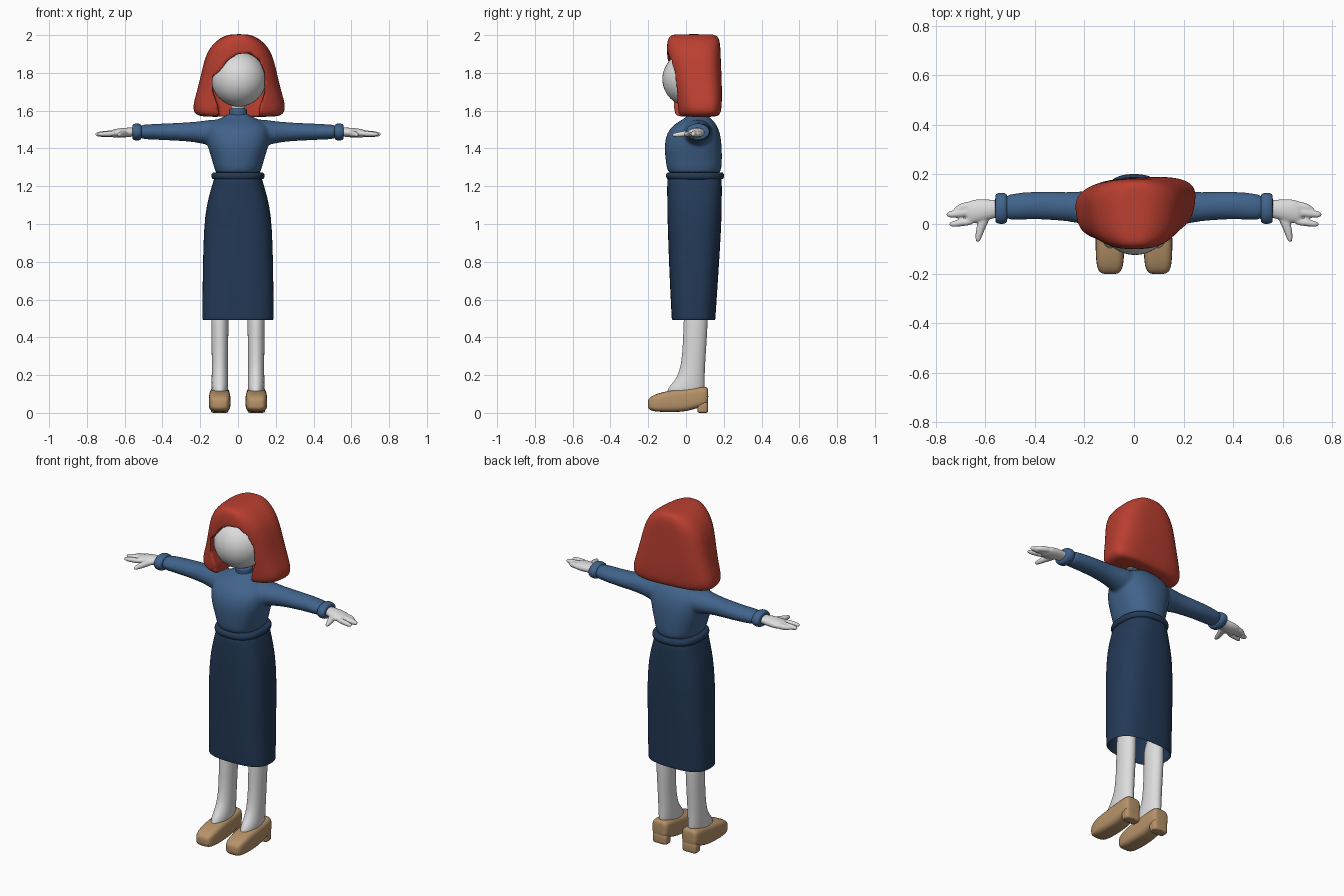
import bpy, bmesh
from math import cos, sin, pi, copysign
from mathutils import Vector

cube = bpy.data.objects.get("Cube")
if cube:
    bpy.data.objects.remove(cube, do_unlink=True)


def material(name, rgb):
    m = bpy.data.materials.new(name)
    m.use_nodes = True
    m.diffuse_color = (*rgb, 1)
    m.node_tree.nodes["Principled BSDF"].inputs["Base Color"].default_value = (*rgb, 1)
    return m


skin = material("pale grey skin", (0.72, 0.72, 0.72))
red = material("red hair", (0.50, 0.050, 0.030))
blue = material("blue wool", (0.052, 0.125, 0.26))
navy = material("navy cloth", (0.017, 0.042, 0.095))
tan = material("tan leather", (0.47, 0.29, 0.14))


def loft(bm, axis, rings, power=2.0, seg=24):
    """Closed skin over rings (t, a, b, ra, rb): place on axis, centre, radii."""
    loops = []
    for t, a, b, ra, rb in rings:
        loop = []
        for i in range(seg):
            c, s = cos(2 * pi * i / seg), sin(2 * pi * i / seg)
            u = a + ra * copysign(abs(c) ** (2 / power), c)
            v = b + rb * copysign(abs(s) ** (2 / power), s)
            loop.append(bm.verts.new({"x": (t, u, v), "y": (u, t, v), "z": (u, v, t)}[axis]))
        loops.append(loop)
    for lo, hi in zip(loops, loops[1:]):
        for i in range(seg):
            j = (i + 1) % seg
            bm.faces.new((lo[i], lo[j], hi[j], hi[i]))
    bm.faces.new(loops[0])
    bm.faces.new(loops[-1])


def finish(name, bm, mat, subdiv=1, voxel=0, smooth=0, cutter=None, flip=1):
    """Turn a bmesh into a smooth object and bake its modifiers."""
    for v in bm.verts:
        v.co.x *= flip
    bmesh.ops.recalc_face_normals(bm, faces=bm.faces)
    me = bpy.data.meshes.new(name)
    bm.to_mesh(me)
    bm.free()
    ob = bpy.data.objects.new(name, me)
    bpy.context.collection.objects.link(ob)
    if subdiv:
        ob.modifiers.new("Subdivision", "SUBSURF").levels = subdiv
    if cutter:
        cut = ob.modifiers.new("Cut", "BOOLEAN")
        cut.operation, cut.solver, cut.object = "DIFFERENCE", "EXACT", cutter
    if voxel:
        rem = ob.modifiers.new("Remesh", "REMESH")
        rem.mode, rem.voxel_size = "VOXEL", voxel
    if smooth:
        sm = ob.modifiers.new("Smooth", "SMOOTH")
        sm.factor, sm.iterations = 0.5, smooth
    dg = bpy.context.evaluated_depsgraph_get()
    baked = bpy.data.meshes.new_from_object(ob.evaluated_get(dg))
    ob.modifiers.clear()
    ob.data = baked
    baked.materials.clear()
    baked.materials.append(mat)
    for o in bpy.context.selected_objects:
        o.select_set(False)
    ob.select_set(True)
    bpy.context.view_layer.objects.active = ob
    bpy.ops.object.shade_smooth_by_angle(angle=0.9)
    return ob


# Skirt, hollow from below
bm = bmesh.new()
loft(bm, "z", [(1.26, 0, .045, .12, .142), (1.24, 0, .045, .127, .145), (1.18, 0, .045, .145, .145),
               (1.1, 0, .045, .167, .145), (.98, 0, .045, .182, .142), (.75, 0, .042, .187, .131),
               (.52, 0, .04, .19, .117), (.495, 0, .04, .19, .116), (.492, 0, .04, .187, .114),
               (.495, 0, .04, .18, .107), (.6, 0, .04, .178, .108), (.75, 0, .04, .17, .1)], 2.7, 32)
finish("skirt", bm, navy)

# Belt roll
bm = bmesh.new()
loft(bm, "z", [(1.255 + .02 * sin(a), 0, .048, .127 + .015 * cos(a), .14 + .015 * cos(a))
               for a in [-pi / 2 + pi * k / 6 for k in range(7)]], 2.4, 32)
finish("belt", bm, navy)

# Sweater body and sleeves fused together
bm = bmesh.new()
loft(bm, "z", [(1.25, 0, .045, .118, .14), (1.3, 0, .043, .127, .147), (1.36, 0, .04, .145, .152),
               (1.42, 0, .037, .165, .153), (1.48, 0, .04, .172, .143), (1.52, 0, .045, .165, .12),
               (1.55, 0, .06, .12, .085), (1.57, 0, .062, .07, .055), (1.59, 0, .06, .045, .042)], 2.3)
for s in (-1, 1):
    loft(bm, "x", [(s * x, y, z, ry, rz) for x, y, z, ry, rz in (
        (.08, .06, 1.485, .08, .075), (.15, .062, 1.483, .08, .069), (.2, .065, 1.486, .067, .058),
        (.27, .07, 1.488, .058, .05), (.38, .076, 1.488, .057, .045), (.46, .072, 1.488, .055, .041),
        (.54, .065, 1.488, .053, .039))])
finish("sweater", bm, blue, 1, .009, 6)

# Rolled collar and neck
bm = bmesh.new()
loft(bm, "z", [(1.565, 0, .058, .045, .042), (1.575, 0, .057, .05, .046), (1.59, 0, .056, .046, .042),
               (1.6, 0, .055, .049, .045), (1.61, 0, .055, .045, .041), (1.612, 0, .055, .036, .034)])
finish("collar", bm, blue)
bm = bmesh.new()
loft(bm, "z", [(1.58, 0, .055, .037, .036), (1.62, 0, .053, .036, .036), (1.68, 0, .045, .04, .04)])
finish("neck", bm, skin)

# Head
bm = bmesh.new()
bmesh.ops.create_uvsphere(bm, u_segments=40, v_segments=24, radius=.145)
bmesh.ops.translate(bm, verts=bm.verts, vec=(.004, .02, 1.767))
finish("head", bm, skin, 0)

# Helper shape that opens the hair in front of the face
bm = bmesh.new()
outline = [(-.1, 1.5), (-.105, 1.62), (-.133, 1.7), (-.135, 1.78), (-.095, 1.81), (-.05, 1.87), (0, 1.9),
           (.06, 1.905), (.11, 1.87), (.14, 1.8), (.14, 1.7), (.115, 1.62), (.1, 1.5)]
face = bm.faces.new([bm.verts.new((x, -.4, z)) for x, z in outline])
ext = bmesh.ops.extrude_face_region(bm, geom=[face])["geom"]
bmesh.ops.translate(bm, verts=[g for g in ext if isinstance(g, bmesh.types.BMVert)], vec=(0, .5, 0))
opening = finish("face_opening", bm, red, 0)
opening.hide_render = True

# Bob of hair: wider at the back, one side swept further forward
bm = bmesh.new()
loft(bm, "z", [(2.005, 0, .04, .035, .095), (2.0, 0, .04, .07, .125), (1.975, 0, .04, .118, .138),
               (1.93, 0, .04, .16, .143), (1.87, 0, .042, .187, .142), (1.78, 0, .05, .205, .137),
               (1.7, 0, .057, .225, .13), (1.64, 0, .06, .243, .124), (1.6, 0, .06, .245, .12),
               (1.575, 0, .06, .228, .11), (1.566, 0, .06, .19, .09)], 3.0, 40)
for v in bm.verts:
    low = max(0, (1.95 - v.co.z) / .38)
    v.co.x = v.co.x * (1 + .6 * (v.co.y - .08)) + .006
    v.co.y += .1 * v.co.x * low
finish("hair", bm, red, 1, .008, 5, opening)
bpy.data.objects.remove(opening, do_unlink=True)

for side, s in (("left", 1), ("right", -1)):
    # Cuff
    bm = bmesh.new()
    loft(bm, "x", [(.535 + .025 * sin(a), .063, 1.487, .052 + .012 * cos(a), .033 + .013 * cos(a))
                   for a in [-pi / 2 + pi * k / 6 for k in range(7)]])
    finish(side + "_cuff", bm, blue, flip=s)

    # Hand: palm, three fingers and thumb fused
    bm = bmesh.new()
    loft(bm, "x", [(.53, .063, 1.487, .036, .024), (.57, .06, 1.486, .038, .025), (.61, .055, 1.483, .047, .027),
                   (.65, .05, 1.48, .05, .024), (.68, .046, 1.478, .043, .018)], seg=16)
    for y0, y1, tip, r in ((.078, .058, .728, .018), (.05, .038, .757, .019), (.012, -.001, .747, .016)):
        loft(bm, "x", [(.64, y0, 1.48, r, r), (.7, (y0 + y1) / 2, 1.477, r, r * .95),
                       (tip - .015, y1, 1.475, r * .8, r * .75), (tip, y1, 1.475, r * .4, r * .4)], seg=12)
    loft(bm, "y", [(.04, .595, 1.48, .025, .02), (0, .613, 1.477, .022, .018),
                   (-.05, .627, 1.472, .015, .014), (-.075, .63, 1.471, .008, .008)], seg=12)
    finish(side + "_hand", bm, skin, 1, .005, 3, flip=s)

    # Leg flaring into the instep
    bm = bmesh.new()
    loft(bm, "z", [(.62, .096, .053, .046, .064), (.45, .096, .051, .046, .064), (.3, .096, .042, .043, .062),
                   (.22, .096, .033, .043, .067), (.17, .096, .02, .044, .079), (.13, .096, .0, .045, .1),
                   (.08, .096, -.01, .042, .1)])
    finish(side + "_leg", bm, skin, flip=s)

    # Shoe upper
    bm = bmesh.new()
    loft(bm, "y", [(y, .097, (top + low) / 2, r, (top - low) / 2) for y, low, top, r in (
        (-.202, .03, .065, .028), (-.195, .016, .08, .043), (-.17, .008, .096, .054), (-.12, .004, .112, .058),
        (-.06, .004, .122, .058), (0, .007, .129, .056), (.05, .022, .134, .055), (.095, .035, .138, .053),
        (.113, .042, .136, .046), (.118, .055, .12, .035))], 3.6)
    finish(side + "_shoe", bm, tan, flip=s)

    # Block heel
    bm = bmesh.new()
    loft(bm, "z", [(0, .097, .089, .042, .024), (.003, .097, .089, .046, .028), (.03, .097, .089, .047, .029),
                   (.08, .097, .086, .05, .031)], 4.5)
    finish(side + "_heel", bm, tan, flip=s)
